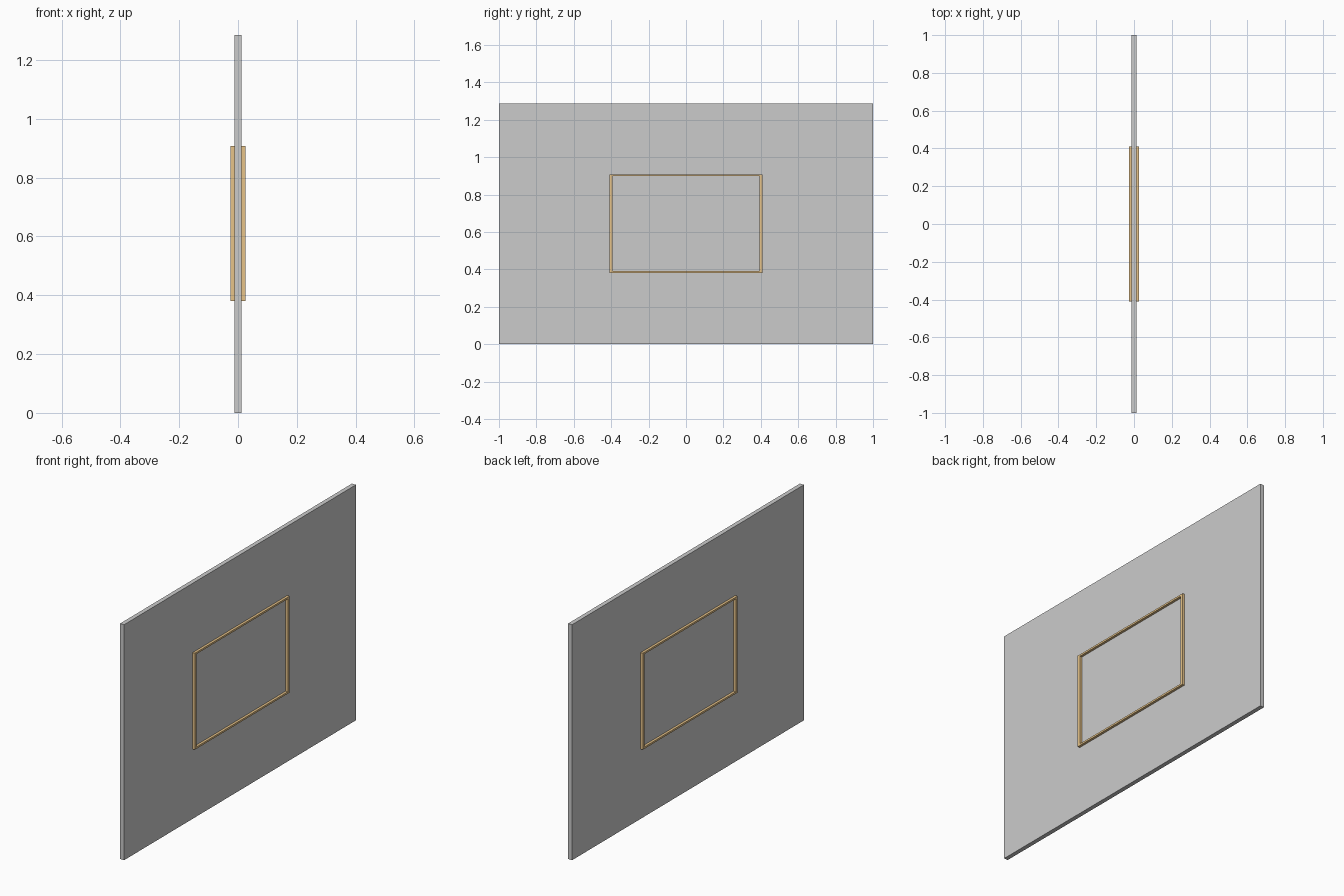
import bpy

if "Cube" in bpy.data.objects:
    bpy.data.objects.remove(bpy.data.objects["Cube"])

wood = bpy.data.materials.new("wood")
wood.diffuse_color = (0.80, 0.55, 0.25, 1)
wood.use_nodes = True
wood.node_tree.nodes["Principled BSDF"].inputs["Base Color"].default_value = wood.diffuse_color


def box(name, x, y, z, mat=None):
    """Box from (min, max) ranges on each axis."""
    bpy.ops.mesh.primitive_cube_add(size=1, location=[(a + b) / 2 for a, b in (x, y, z)])
    ob = bpy.context.object
    ob.name = name
    ob.scale = [b - a for a, b in (x, y, z)]
    bpy.ops.object.transform_apply(location=False, rotation=False, scale=True)
    if mat:
        ob.data.materials.append(mat)
    return ob


# Wall panel
box("wall_panel", (-0.012, 0.012), (-1, 1), (0, 1.286))

# Frame standing proud of both wall faces
D, Y, T, R = 0.0255, 0.409, 0.016, 0.010
Z0, Z1 = 0.381, 0.908
for side, s in (("left", -1), ("right", 1)):
    box(f"frame_post_{side}", (-D, D), sorted((s * Y, s * (Y - T))), (Z0, Z1), wood)
box("frame_rail_bottom", (-D, D), (-Y + T, Y - T), (Z0, Z0 + R), wood)
box("frame_rail_top", (-D, D), (-Y + T, Y - T), (Z1 - R, Z1), wood)
